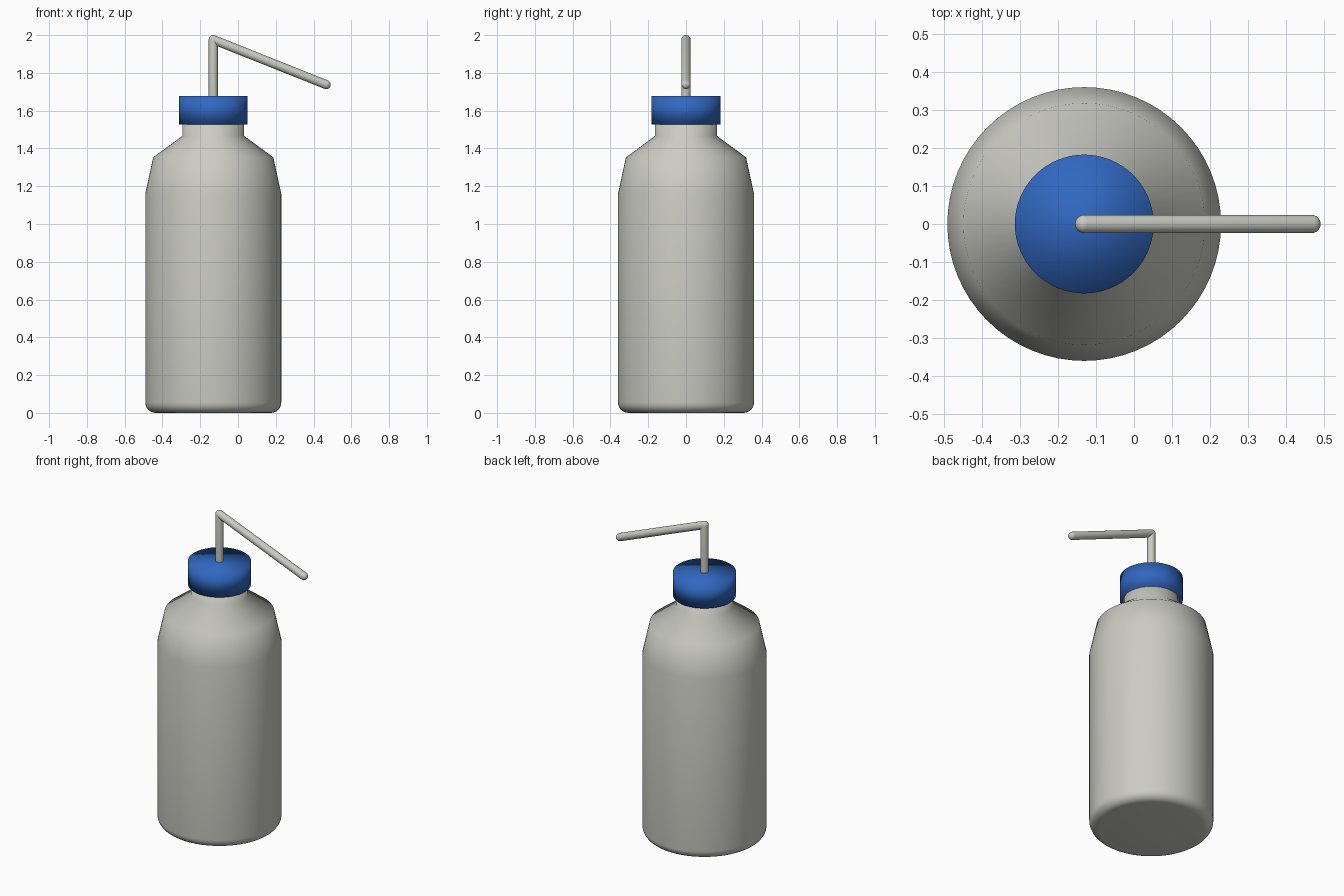
import bpy, bmesh, math
from mathutils import Vector

cube = bpy.data.objects.get("Cube")
if cube:
    bpy.data.objects.remove(cube, do_unlink=True)

AXIS_X = -0.131
TUBE_R = 0.024


def material(name, rgb):
    mat = bpy.data.materials.new(name)
    mat.use_nodes = True
    color = (*rgb, 1)
    mat.diffuse_color = color
    mat.node_tree.nodes["Principled BSDF"].inputs["Base Color"].default_value = color
    return mat


def add_object(name, bm, mat):
    bmesh.ops.recalc_face_normals(bm, faces=bm.faces)
    for face in bm.faces:
        face.smooth = True
    mesh = bpy.data.meshes.new(name)
    bm.to_mesh(mesh)
    bm.free()
    mesh.materials.append(mat)
    obj = bpy.data.objects.new(name, mesh)
    bpy.context.collection.objects.link(obj)
    return obj


def lathe(name, profile, mat, sides=64):
    """Spin an (r, z) profile round the vertical axis and close both ends."""
    bm = bmesh.new()
    rings = []
    for r, z in profile:
        angles = [math.tau * i / sides for i in range(sides)]
        rings.append([bm.verts.new((r * math.cos(a), r * math.sin(a), z)) for a in angles])
    for low, high in zip(rings, rings[1:]):
        for i in range(sides):
            j = (i + 1) % sides
            bm.faces.new((low[i], low[j], high[j], high[i]))
    bm.faces.new(rings[0][::-1])
    bm.faces.new(rings[-1])
    obj = add_object(name, bm, mat)
    obj.location.x = AXIS_X
    return obj


def rod(name, start, end, mat):
    """Round-ended tube between two points."""
    start, end = Vector(start), Vector(end)
    axis = end - start
    bm = bmesh.new()
    bmesh.ops.create_uvsphere(bm, u_segments=24, v_segments=12, radius=TUBE_R)
    # Split the sphere at its equator and stretch it into a capsule
    equator = [e for e in bm.edges if all(abs(v.co.z) < 1e-5 for v in e.verts)]
    bmesh.ops.split_edges(bm, edges=equator)
    upper = {v for f in bm.faces if f.calc_center_median().z > 0 for v in f.verts}
    for v in upper:
        v.co.z += axis.length
    rims = [e for e in bm.edges if e.is_boundary]
    bmesh.ops.bridge_loops(bm, edges=rims)
    obj = add_object(name, bm, mat)
    obj.location = start
    obj.rotation_mode = 'QUATERNION'
    obj.rotation_quaternion = axis.to_track_quat('Z', 'Y')
    return obj


plastic = material("translucent_grey_plastic", (0.60, 0.60, 0.55))
blue = material("blue_cap_plastic", (0.03, 0.135, 0.53))

# Bottle: rounded base, straight wall, two-step shoulder and neck
fillet = 0.055
base = [(0.36 - fillet + fillet * math.sin(a), fillet - fillet * math.cos(a))
        for a in [math.pi / 2 * i / 6 for i in range(7)]]
lathe("bottle_body", base + [(0.36, 1.16), (0.318, 1.353), (0.164, 1.466), (0.164, 1.6)], plastic)

# Screw cap
lathe("screw_cap", [(0.1825, 1.527), (0.1825, 1.678)], blue)

# Riser and downward-angled spout
bend = (AXIS_X, 0, 2 - TUBE_R)
rod("riser_tube", (AXIS_X, 0, 1.6), bend, plastic)
rod("spout_tube", bend, (0.467, 0, 1.738), plastic)
